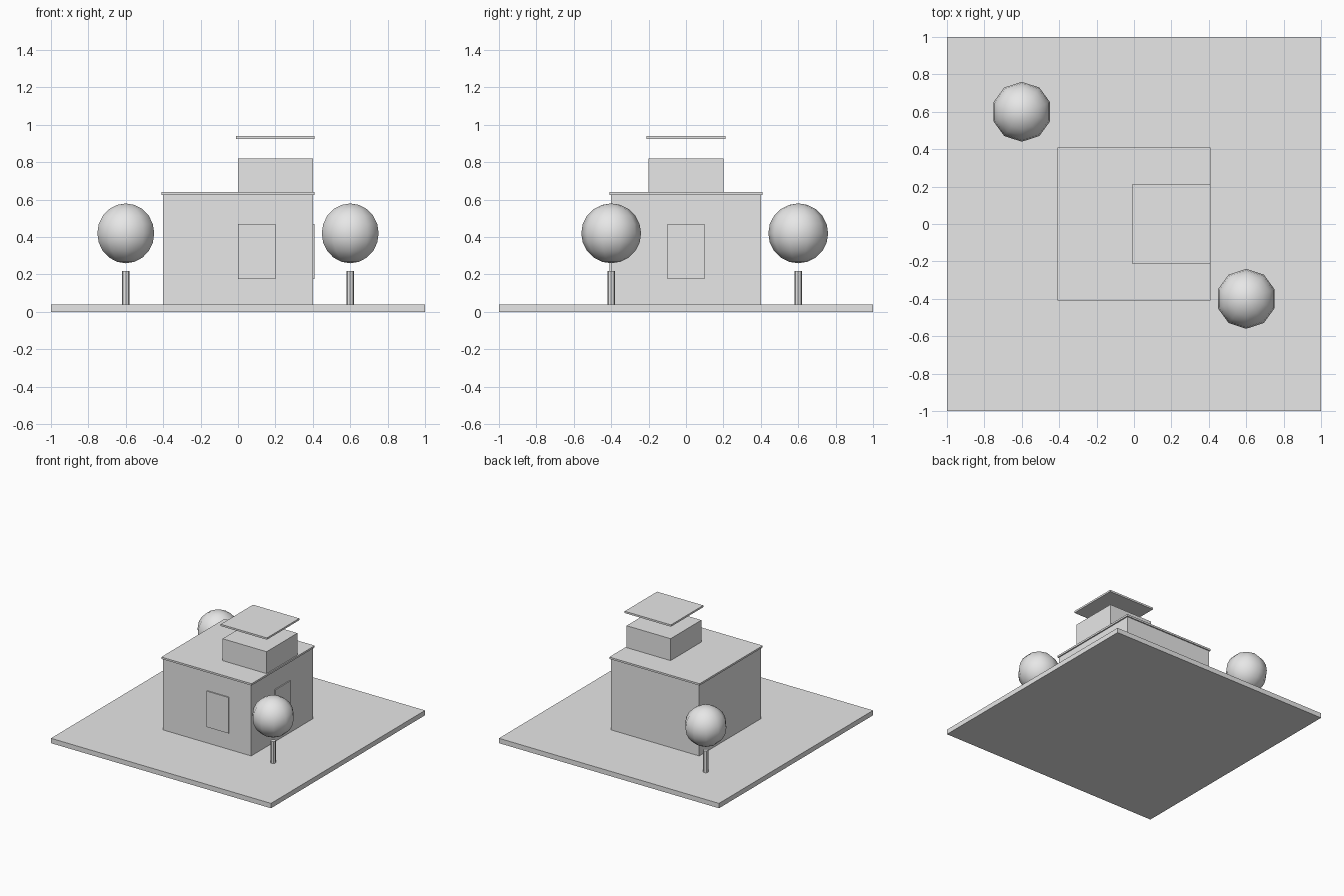
import bpy

if "Cube" in bpy.data.objects:
    bpy.data.objects.remove(bpy.data.objects["Cube"], do_unlink=True)

# One plain grey for the whole model
grey = bpy.data.materials.new("light_grey")
grey.use_nodes = True
colour = (0.8, 0.8, 0.8, 1)
grey.diffuse_color = colour
for node in grey.node_tree.nodes:
    if node.type == "BSDF_PRINCIPLED":
        node.inputs["Base Color"].default_value = colour


def finish(name):
    obj = bpy.context.object
    obj.name = obj.data.name = name
    obj.data.materials.append(grey)
    return obj


def box(name, x, y, z):
    """Box from (low, high) ranges on each axis."""
    bpy.ops.mesh.primitive_cube_add(size=1)
    obj = finish(name)
    ranges = (x, y, z)
    for v in obj.data.vertices:
        v.co = [lo + (c + 0.5) * (hi - lo) for c, (lo, hi) in zip(v.co, ranges)]
    return obj


def tree(name, x, y):
    """Thin trunk with a round crown floating just above it."""
    bpy.ops.mesh.primitive_cylinder_add(vertices=8, radius=0.02, depth=0.18,
                                        location=(x, y, 0.13))
    finish(name + "_trunk")
    bpy.ops.object.shade_smooth_by_angle()
    bpy.ops.mesh.primitive_uv_sphere_add(segments=10, ring_count=10, radius=0.16,
                                         location=(x, y, 0.42))
    finish(name + "_crown")
    bpy.ops.object.shade_smooth()


# Ground slab
box("ground", (-1, 1), (-1, 1), (0, 0.04))

# Main block and its thin overhanging roof
box("main_walls", (-0.4, 0.4), (-0.4, 0.4), (0.04, 0.625))
box("main_roof", (-0.41, 0.41), (-0.41, 0.41), (0.625, 0.64))

# Upper storey with a raised roof plate
box("upper_walls", (0, 0.4), (-0.2, 0.2), (0.64, 0.82))
box("upper_roof", (-0.01, 0.41), (-0.21, 0.21), (0.925, 0.94))

# Window plates on the front and the +x side
box("front_window", (0, 0.2), (-0.409, -0.4), (0.175, 0.47))
box("side_window", (0.4, 0.409), (-0.1, 0.1), (0.175, 0.47))

# Trees
tree("front_tree", 0.6, -0.4)
tree("back_tree", -0.6, 0.6)
